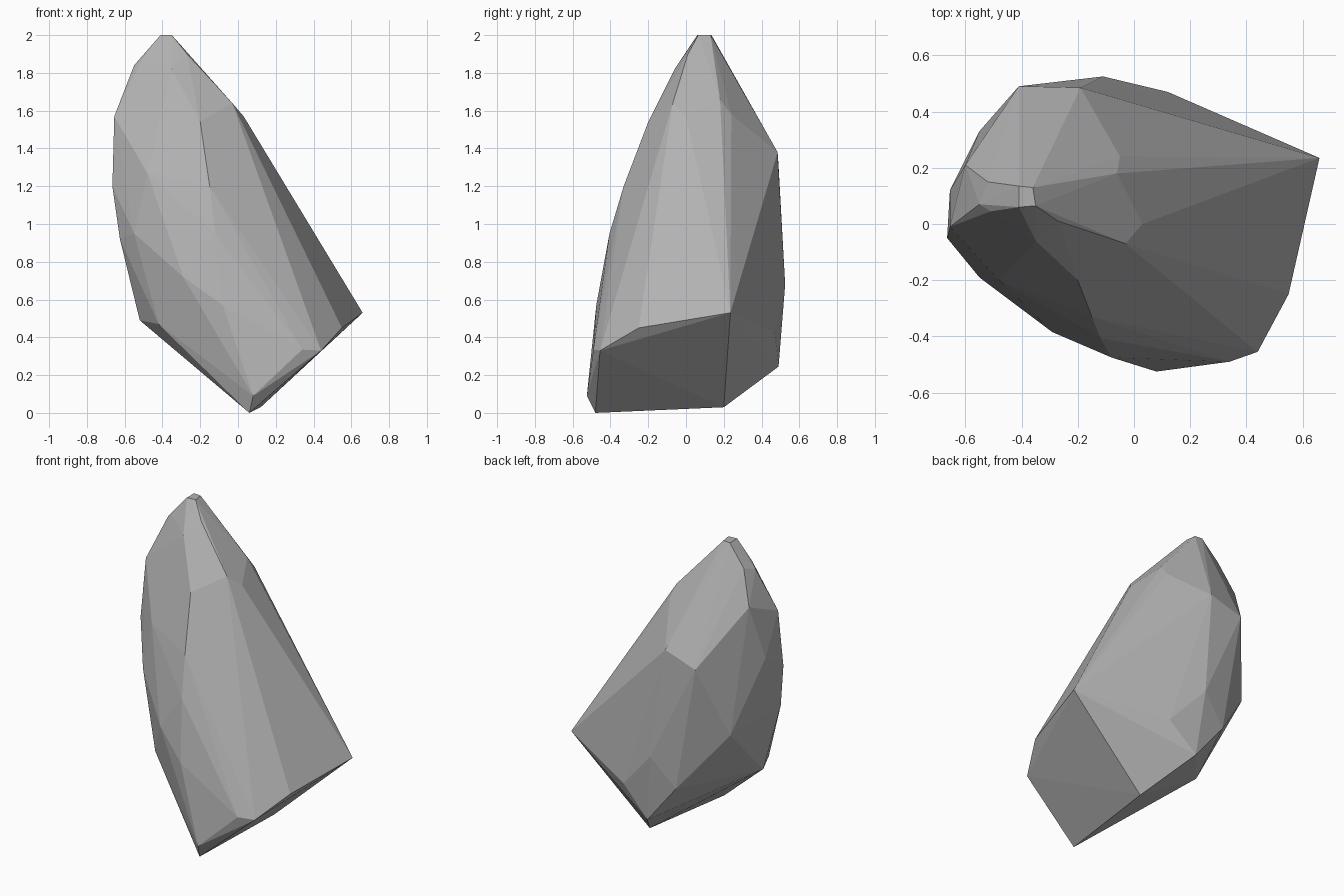
import bpy
import bmesh

# Corner points of the faceted stone shard, grouped by region
crown = [(-.41, .06, 2), (-.35, .065, 2), (-.36, .13, 2), (-.41, .135, 2)]
upper = [(-.27, .01, 1.9), (-.52, .15, 1.87), (-.51, .045, 1.87), (-.55, .07, 1.84),
         (-.35, -.06, 1.82), (-.03, -.07, 1.64), (.03, 0, 1.57), (-.06, .18, 1.66),
         (-.05, .24, 1.58), (-.6, .21, 1.66)]
back = [(-.19, .485, 1.38), (-.41, .49, 1.31), (-.11, .525, .68), (.12, .47, .425),
        (-.065, .49, .245), (-.27, .49, .5), (-.55, .33, .86)]
left = [(-.655, .12, 1.31), (-.655, -.01, 1.57), (-.665, -.05, 1.2), (-.625, -.08, .92),
        (-.55, -.19, .95), (-.52, -.05, .49), (-.42, -.25, .47)]
front = [(-.2, -.2, 1.54), (-.15, -.33, 1.2), (-.48, -.2, 1.27), (-.12, -.405, .95),
         (-.29, -.385, .72), (-.08, -.475, .57)]
base = [(.06, -.48, 0), (.08, -.525, .09), (.34, -.49, .335), (.44, -.455, .33),
        (.55, -.25, .45), (.66, .235, .53), (.12, .2, .03)]

# Stone body: convex skin around the corners
bm = bmesh.new()
for p in crown + upper + back + left + front + base:
    bm.verts.new(p)
res = bmesh.ops.convex_hull(bm, input=bm.verts)
loose = [v for v in bm.verts if not v.link_faces]
bmesh.ops.delete(bm, geom=loose, context='VERTS')
# Merge nearly coplanar triangles into broad facets
bmesh.ops.dissolve_limit(bm, angle_limit=0.035, verts=bm.verts, edges=bm.edges)
bmesh.ops.recalc_face_normals(bm, faces=bm.faces)

mesh = bpy.data.meshes.new("stone_shard")
bm.to_mesh(mesh)
bm.free()
stone = bpy.data.objects.new("stone_shard", mesh)
bpy.context.collection.objects.link(stone)

# Plain grey stone colour
grey = bpy.data.materials.new("stone_grey")
grey.diffuse_color = (.45, .45, .45, 1)
mesh.materials.append(grey)
